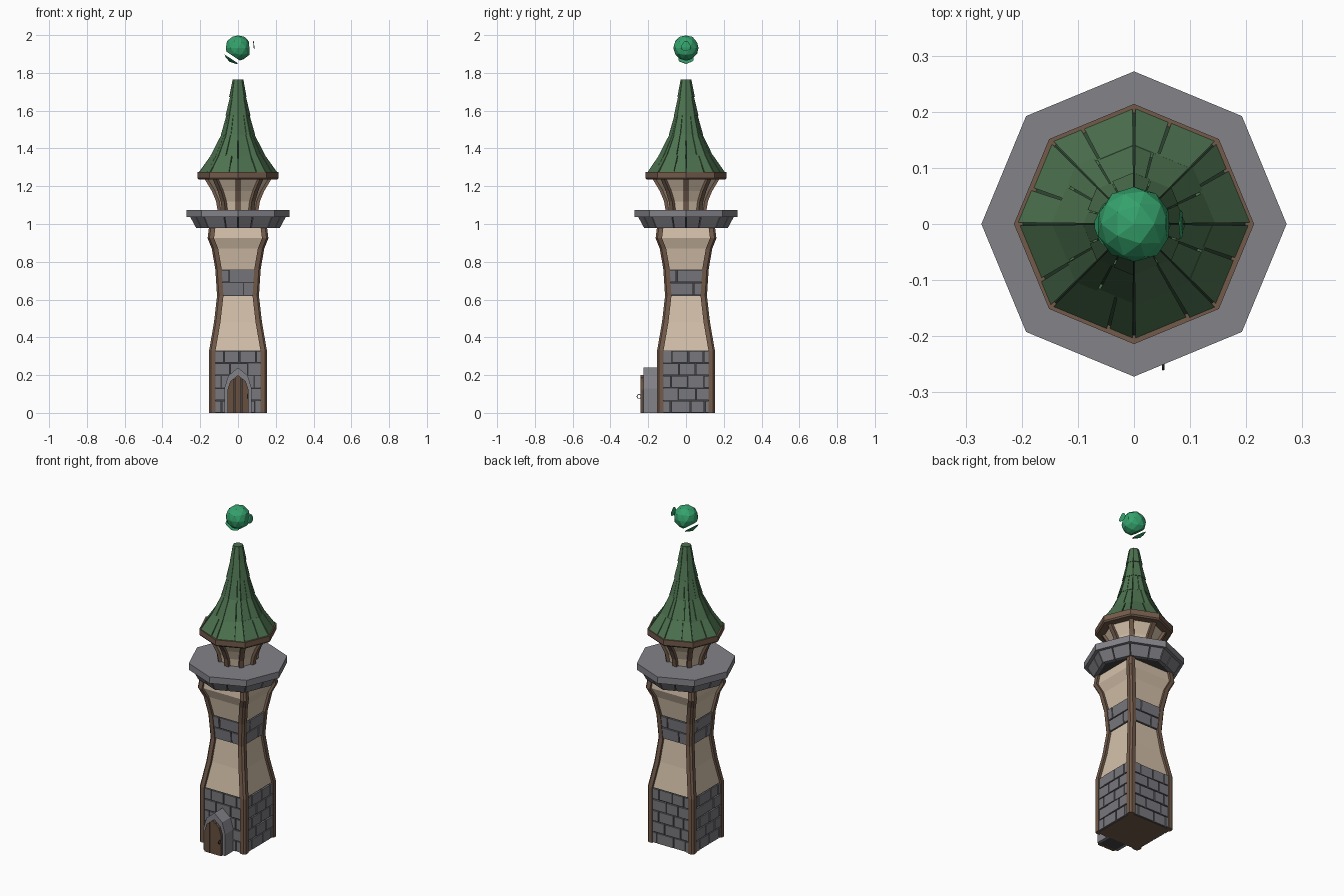
import bpy, bmesh, math, random
from mathutils import Vector, Matrix

if "Cube" in bpy.data.objects:
    bpy.data.objects.remove(bpy.data.objects["Cube"])

random.seed(4)
TAU = math.tau


def mat(name, r, g, b):
    m = bpy.data.materials.new(name)
    m.diffuse_color = (r, g, b, 1)
    m.use_nodes = True
    m.node_tree.nodes["Principled BSDF"].inputs["Base Color"].default_value = m.diffuse_color
    return m


PLASTER = mat("plaster", 0.66, 0.53, 0.40)
WOOD = mat("wood", 0.17, 0.105, 0.07)
DOORWOOD = mat("door wood", 0.14, 0.08, 0.05)
STONE = mat("stone", 0.23, 0.225, 0.25)
BRICK = mat("brick", 0.19, 0.185, 0.205)
MORTAR = mat("mortar", 0.055, 0.055, 0.06)
ROOF = mat("roof green", 0.075, 0.17, 0.08)
ROOFGAP = mat("dark green", 0.03, 0.065, 0.035)
GEM = mat("crystal green", 0.035, 0.36, 0.15)
IRON = mat("iron", 0.05, 0.05, 0.055)


def finish(name, bm, *mats):
    bmesh.ops.recalc_face_normals(bm, faces=bm.faces)
    me = bpy.data.meshes.new(name)
    bm.to_mesh(me)
    bm.free()
    ob = bpy.data.objects.new(name, me)
    bpy.context.collection.objects.link(ob)
    for m in mats:
        me.materials.append(m)
    return ob


def loft(bm, rings):
    """Closed tube through equal-sized rings, capped at both ends."""
    vs = [[bm.verts.new(p) for p in r] for r in rings]
    n = len(vs[0])
    for a, b in zip(vs, vs[1:]):
        for i in range(n):
            bm.faces.new((a[i], a[(i + 1) % n], b[(i + 1) % n], b[i]))
    bm.faces.new(vs[0])
    bm.faces.new(vs[-1])


def interp(profile, z):
    for (z0, r0), (z1, r1) in zip(profile, profile[1:]):
        if z <= z1:
            return r0 + (r1 - r0) * (z - z0) / (z1 - z0)
    return profile[-1][1]


def octa(r, z):
    return [Vector((r * math.cos(TAU * i / 8), r * math.sin(TAU * i / 8), z)) for i in range(8)]


def side_panel(bm, k, t0, t1, low, high, depth):
    """Thick panel on side k of an octagonal cone; low and high are (radius, z)."""
    rings = []
    for d in (0, depth):
        ring = []
        for (r, z), ts in ((low, (t0, t1)), (high, (t1, t0))):
            o = octa(r - d, z)
            ring += [o[k].lerp(o[(k + 1) % 8], t) for t in ts]
        rings.append(ring)
    loft(bm, rings)


# Outer half width of the square shaft by height
SHAFT = [(0, 0.153), (0.33, 0.153), (0.48, 0.127), (0.62, 0.111), (0.76, 0.12),
         (0.87, 0.139), (0.925, 0.161), (0.98, 0.154)]

# Shaft core: plaster with mortar bands, wooden underside
bm = bmesh.new()
loft(bm, [[(sx * (w - 0.014), sy * (w - 0.014), z) for sx, sy in ((-1, -1), (1, -1), (1, 1), (-1, 1))]
          for z, w in SHAFT])
for f in bm.faces:
    z = f.calc_center_median().z
    f.material_index = 2 if z < 0.01 else 1 if z < 0.33 or 0.62 < z < 0.76 else 0
finish("shaft_wall", bm, PLASTER, MORTAR, WOOD)

# Brick courses on the base and on the middle band
bm = bmesh.new()
rows = [(i * 0.066, (i + 1) * 0.066) for i in range(5)] + [(0.62, 0.69), (0.69, 0.76)]
for s in range(4):
    rot = Matrix.Rotation(s * TAU / 4, 3, 'Z')
    for i, (z0, z1) in enumerate(rows):
        half = interp(SHAFT, (z0 + z1) / 2) - 0.025
        cuts = (0.36, 0.72) if i % 2 else (0.18, 0.56, 0.86)
        if i > 4:
            cuts = (0.7,) if i % 2 else (0.25,)
        cuts = [0] + [c + random.uniform(-0.04, 0.04) for c in cuts] + [1]
        for c0, c1 in zip(cuts, cuts[1:]):
            x0, x1 = (c0 * 2 - 1) * half + 0.003, (c1 * 2 - 1) * half - 0.003
            out = random.uniform(0.003, 0.007)
            corners = ((x0, z0 + 0.003), (x1, z0 + 0.003), (x1, z1 - 0.003), (x0, z1 - 0.003))
            loft(bm, [[rot @ Vector((x, -interp(SHAFT, z) + d, z)) for x, z in corners]
                      for d in (out, 0.02)])
finish("shaft_bricks", bm, BRICK)

# Chamfered corner posts
bm = bmesh.new()
for s in range(4):
    rot = Matrix.Rotation(s * TAU / 4, 3, 'Z')
    loft(bm, [[rot @ Vector((h - a, h - b, z)) for a, b in
               ((0.034, 0.034), (0, 0.034), (0, 0.01), (0.01, 0), (0.034, 0))] for z, h in SHAFT])
finish("corner_posts", bm, WOOD)

# Platform: mortar core, brick corbel, stone slab
bm = bmesh.new()
loft(bm, [octa(0.212, 0.98), octa(0.242, 1.037)])
finish("corbel_core", bm, MORTAR)
bm = bmesh.new()
for k in range(8):
    for t0, t1 in ((0.015, 0.42 + 0.16 * (k % 2)), (0.45 + 0.16 * (k % 2), 0.985)):
        side_panel(bm, k, t0, t1, (0.222, 0.978), (0.254, 1.037), 0.02)
finish("corbel_bricks", bm, BRICK)
bm = bmesh.new()
loft(bm, [octa(0.272, 1.036), octa(0.272, 1.075)])
finish("platform_slab", bm, STONE)

# Lantern room with curved ribs
RIB = [(1.07, 0.108), (1.12, 0.116), (1.175, 0.139), (1.24, 0.178)]
bm = bmesh.new()
loft(bm, [octa(r - 0.012, z) for z, r in RIB])
finish("upper_room_wall", bm, PLASTER)
bm = bmesh.new()
for k in range(8):
    rot = Matrix.Rotation(k * TAU / 8, 3, 'Z')
    loft(bm, [[rot @ Vector((r - d, y, z)) for d, y in
               ((0.03, -0.013), (0, -0.013), (0, 0.013), (0.03, 0.013))] for z, r in RIB])
finish("upper_room_ribs", bm, WOOD)

# Roof: wooden rim, dark core, overlapping tile tiers
bm = bmesh.new()
loft(bm, [octa(0.207, 1.235), octa(0.214, 1.243), octa(0.214, 1.275)])
finish("roof_rim", bm, WOOD)
TIERS = [(1.272, 0.209, 1.368, 0.141), (1.36, 0.147, 1.478, 0.086), (1.47, 0.093, 1.582, 0.06),
         (1.574, 0.066, 1.68, 0.041), (1.672, 0.047, 1.762, 0.029)]
bm = bmesh.new()
loft(bm, [octa(r - 0.008, z) for z, r in ((1.272, 0.209), (1.365, 0.141), (1.475, 0.086), (1.58, 0.06),
                                          (1.678, 0.041), (1.76, 0.032))])
finish("roof_core", bm, ROOFGAP)
bm = bmesh.new()
for i, (z0, r0, z1, r1) in enumerate(TIERS):
    for k in range(8):
        cuts = [0, random.uniform(0.3, 0.7), 1] if i < 3 else [0, 1]
        for c0, c1 in zip(cuts, cuts[1:]):
            side_panel(bm, k, c0 + 0.018, c1 - 0.018, (r0 + random.uniform(-0.003, 0.001), z0),
                       (r1, z1), 0.012)
finish("roof_tiles", bm, ROOF)
bm = bmesh.new()
loft(bm, [octa(0.028, 1.74), octa(0.028, 1.765)])
finish("roof_tip", bm, ROOF)


# Door: stone arch frame, backing, planks and ring handle
def arch(w, spring, peak):
    half = [(w, 0), (w, spring), (w * 0.72, spring + (peak - spring) * 0.6)]
    return half + [(0, peak)] + [(-x, z) for x, z in reversed(half)]


outer, inner = arch(0.072, 0.13, 0.24), arch(0.056, 0.12, 0.2)
bm = bmesh.new()
for i in range(6):
    quad = (outer[i], outer[i + 1], inner[i + 1], inner[i])
    loft(bm, [[(x, y, z) for x, z in quad] for y in (-0.225, -0.13)])
finish("door_frame", bm, STONE)
bm = bmesh.new()
loft(bm, [[(x, y, z) for x, z in inner] for y in (-0.23, -0.13)])
finish("door_backing", bm, MORTAR)
bm = bmesh.new()
top = sorted(inner[1:6])
for x0, x1 in ((-0.055, -0.02), (-0.017, 0.017), (0.02, 0.055)):
    xs = [x0] + [x for x, _ in top if x0 < x < x1] + [x1]
    shape = [(x0, 0), (x1, 0)] + [(x, interp(top, x)) for x in reversed(xs)]
    loft(bm, [[(x, y, z) for x, z in shape] for y in (-0.24, -0.222)])
finish("door_planks", bm, DOORWOOD)
bpy.ops.mesh.primitive_torus_add(major_radius=0.01, minor_radius=0.0022, major_segments=12,
                                 minor_segments=5, location=(0.052, -0.249, 0.087),
                                 rotation=(0, math.pi / 2, 0))
handle = bpy.context.object
handle.name = "door_handle"
handle.data.materials.append(IRON)

# Floating crystal with two split-off shards
CENTRE = Vector((0, 0, 1.932))
CAPS = [(Vector((-0.55, 0, -0.835)), 0.05, 0.018), (Vector((0.995, 0, 0.1)), 0.06, 0.023)]


def crystal(name, cuts, keep_outside, shift):
    bm = bmesh.new()
    bmesh.ops.create_icosphere(bm, subdivisions=2, radius=0.069)
    rnd = random.Random(2)
    for v in bm.verts:
        v.co *= rnd.uniform(0.95, 1.015)
    for n, d, _ in cuts:
        res = bmesh.ops.bisect_plane(bm, geom=bm.verts[:] + bm.edges[:] + bm.faces[:], plane_co=n * d,
                                     plane_no=n, clear_outer=not keep_outside, clear_inner=keep_outside)
        bmesh.ops.holes_fill(bm, edges=[e for e in res["geom_cut"] if isinstance(e, bmesh.types.BMEdge)])
    bmesh.ops.translate(bm, verts=bm.verts, vec=CENTRE + shift)
    finish(name, bm, GEM)


crystal("crystal", CAPS, False, Vector())
for i, cap in enumerate(CAPS):
    crystal(f"crystal_shard_{i + 1}", [cap], True, cap[0] * cap[2])
